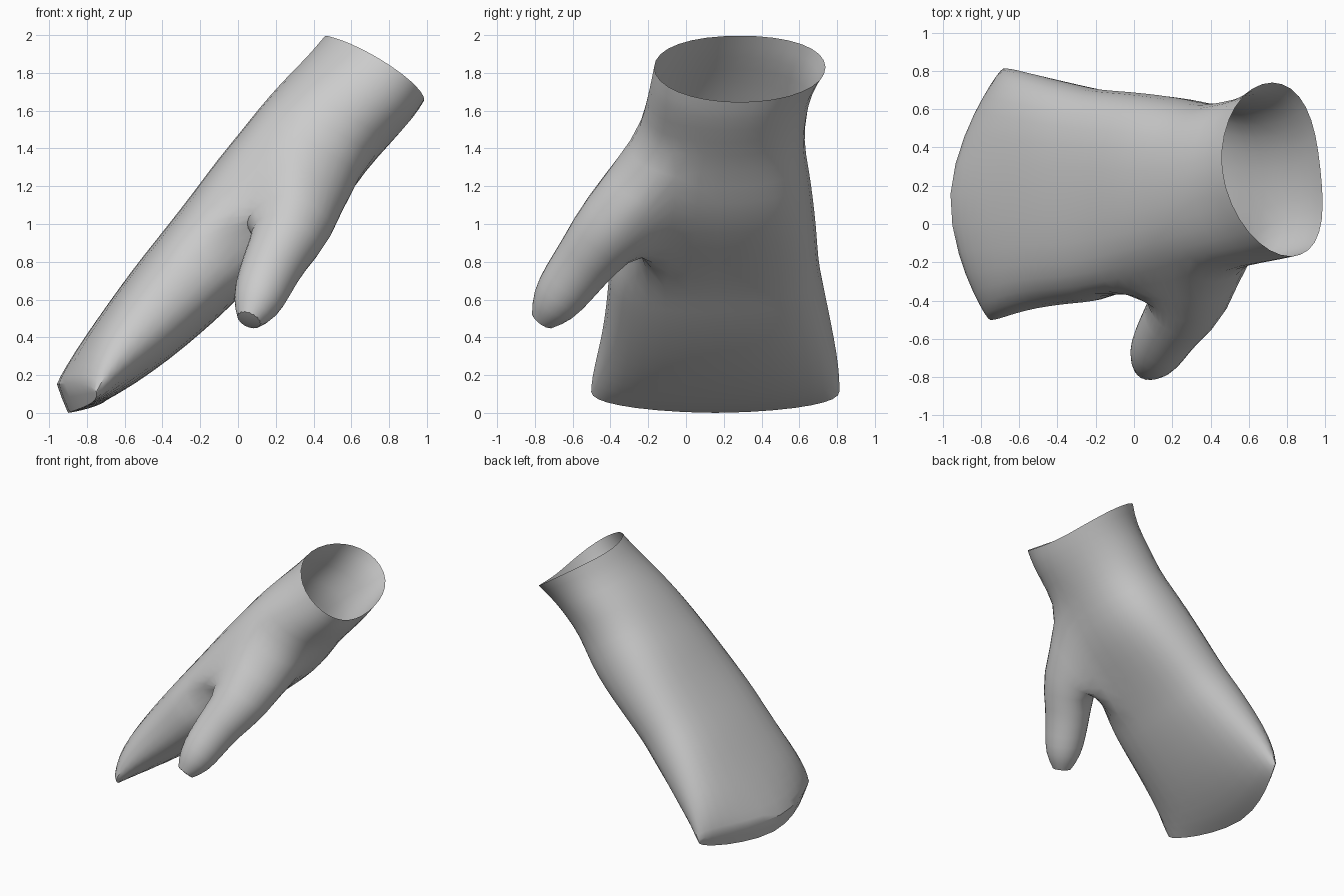
import bpy, bmesh, math
from mathutils import Vector

cube = bpy.data.objects.get("Cube")
if cube:
    bpy.data.objects.remove(cube, do_unlink=True)

N = 16  # points around the hand

# Sections from wrist to fingertips: top x, top z, bottom x, bottom z,
# front y, back y, side shift x, side shift z, skew x, roundness
SECTIONS = [
    (0.45, 2.00, 0.975, 1.64, -0.18, 0.75, 0.06, 0.01, 0.05, 0.95),
    (0.36, 1.89, 0.93, 1.56, -0.20, 0.68, 0.04, 0.00, 0.04, 0.92),
    (0.23, 1.76, 0.82, 1.43, -0.23, 0.65, 0.00, 0.00, 0.02, 0.90),
    (0.10, 1.61, 0.68, 1.28, -0.27, 0.63, 0.00, 0.00, 0.00, 0.86),
    (0.00, 1.48, 0.56, 1.10, -0.31, 0.66, 0.00, 0.00, 0.00, 0.80),
    (-0.11, 1.35, 0.42, 0.95, -0.34, 0.68, 0.00, 0.00, 0.00, 0.78),
    (-0.24, 1.17, 0.22, 0.79, -0.38, 0.70, 0.00, 0.00, 0.00, 0.76),
    (-0.38, 0.99, 0.02, 0.62, -0.41, 0.71, 0.00, 0.00, 0.00, 0.74),
    (-0.46, 0.89, -0.07, 0.53, -0.42, 0.73, 0.00, 0.00, 0.00, 0.74),
    (-0.57, 0.75, -0.18, 0.43, -0.43, 0.755, 0.00, 0.00, 0.00, 0.74),
    (-0.70, 0.57, -0.36, 0.28, -0.45, 0.785, 0.03, 0.02, -0.01, 0.74),
    (-0.83, 0.39, -0.56, 0.14, -0.48, 0.81, 0.09, 0.05, -0.02, 0.74),
    (-0.94, 0.23, -0.77, 0.03, -0.51, 0.825, 0.18, 0.06, -0.03, 0.74),
    (-0.99, 0.15, -0.93, -0.01, -0.515, 0.825, 0.25, 0.04, -0.035, 0.74),
]

# Thumb rings: centre and radius
THUMB = [
    ((0.31, -0.38, 1.00), 0.21),
    ((0.205, -0.51, 0.835), 0.17),
    ((0.14, -0.62, 0.69), 0.155),
    ((0.095, -0.70, 0.575), 0.135),
    ((0.055, -0.765, 0.485), 0.065),
]


def power(v, p):
    return math.copysign(abs(v) ** p, v)


def section_point(sec, j):
    tx, tz, bx, bz, yf, yb, sx, sz, skew, p = sec
    a = 2 * math.pi * j / N
    c, s = power(math.cos(a), p), power(math.sin(a), p)
    side = abs(s) ** 1.5
    return Vector(((tx + bx) / 2 + c * (tx - bx) / 2 + sx * side + skew * s,
                   (yf + yb) / 2 - s * (yb - yf) / 2,
                   (tz + bz) / 2 + c * (tz - bz) / 2 + sz * side))


def bridge(bm, a, b):
    n = len(a)
    for i in range(n):
        k = (i + 1) % n
        bm.faces.new((a[i], a[k], b[k], b[i]))


bm = bmesh.new()
crease = bm.edges.layers.float.new("crease_edge")


def crease_ring(ring, amount):
    for i, v in enumerate(ring):
        bm.edges.get((v, ring[i - 1]))[crease] = amount


# Palm and fingers, open at the wrist, with a gap left for the thumb
R0, R1, C0, C1 = 3, 7, 3, 7
grid = [[bm.verts.new(section_point(s, j)) for j in range(N)] for s in SECTIONS]
for i in range(len(grid) - 1):
    for j in range(N):
        if R0 <= i < R1 and C0 <= j < C1:
            continue
        k = (j + 1) % N
        bm.faces.new((grid[i][j], grid[i][k], grid[i + 1][k], grid[i + 1][j]))

# Blunt fingertip end, closed by joining the top edge to the bottom edge
tip = grid[-1]
for j in range(-N // 4, N // 4):
    corners = [tip[j], tip[j + 1], tip[N // 2 - j - 1], tip[(N // 2 - j) % N]]
    bm.faces.new(list(dict.fromkeys(corners)))
crease_ring(tip, 0.9)

# Thumb grown from the edge of the gap
loop = ([grid[R0][j] for j in range(C0, C1)] +
        [grid[i][C1] for i in range(R0, R1)] +
        [grid[R1][j] for j in range(C1, C0, -1)] +
        [grid[i][C0] for i in range(R1, R0, -1)])
n = len(loop)
axis = (Vector(THUMB[-1][0]) - Vector(THUMB[0][0])).normalized()
e1 = axis.cross(Vector((0, 1, 0))).normalized()
e2 = axis.cross(e1)
mid = sum((v.co for v in loop), Vector()) / n
angles = [math.atan2((v.co - mid).dot(e2), (v.co - mid).dot(e1)) for v in loop]
turn = sum(math.remainder(angles[(i + 1) % n] - angles[i], 2 * math.pi) for i in range(n))
step = math.copysign(2 * math.pi / n, turn)
start = math.atan2(sum(math.sin(a - i * step) for i, a in enumerate(angles)),
                   sum(math.cos(a - i * step) for i, a in enumerate(angles)))
previous = loop
for centre, r in THUMB:
    ring = []
    for i in range(n):
        a = start + i * step
        ring.append(bm.verts.new(Vector(centre) + r * (math.cos(a) * e1 + math.sin(a) * e2)))
    bridge(bm, previous, ring)
    previous = ring
bm.faces.new(previous)
crease_ring(previous, 0.4)

bmesh.ops.recalc_face_normals(bm, faces=bm.faces)
mesh = bpy.data.meshes.new("mitten")
bm.to_mesh(mesh)
bm.free()
mitten = bpy.data.objects.new("mitten", mesh)
bpy.context.collection.objects.link(mitten)

# Plain grey surface
grey = bpy.data.materials.new("plain grey")
grey.use_nodes = True
colour = (0.6, 0.6, 0.6, 1)
grey.diffuse_color = colour
grey.node_tree.nodes["Principled BSDF"].inputs["Base Color"].default_value = colour
mesh.materials.append(grey)

# Soft surface with firm edges at the tips
sub = mitten.modifiers.new("soften", "SUBSURF")
sub.levels = sub.render_levels = 1
bpy.context.view_layer.objects.active = mitten
mitten.select_set(True)
bpy.ops.object.modifier_apply(modifier="soften")
bpy.ops.object.shade_smooth_by_angle(angle=math.radians(40))
